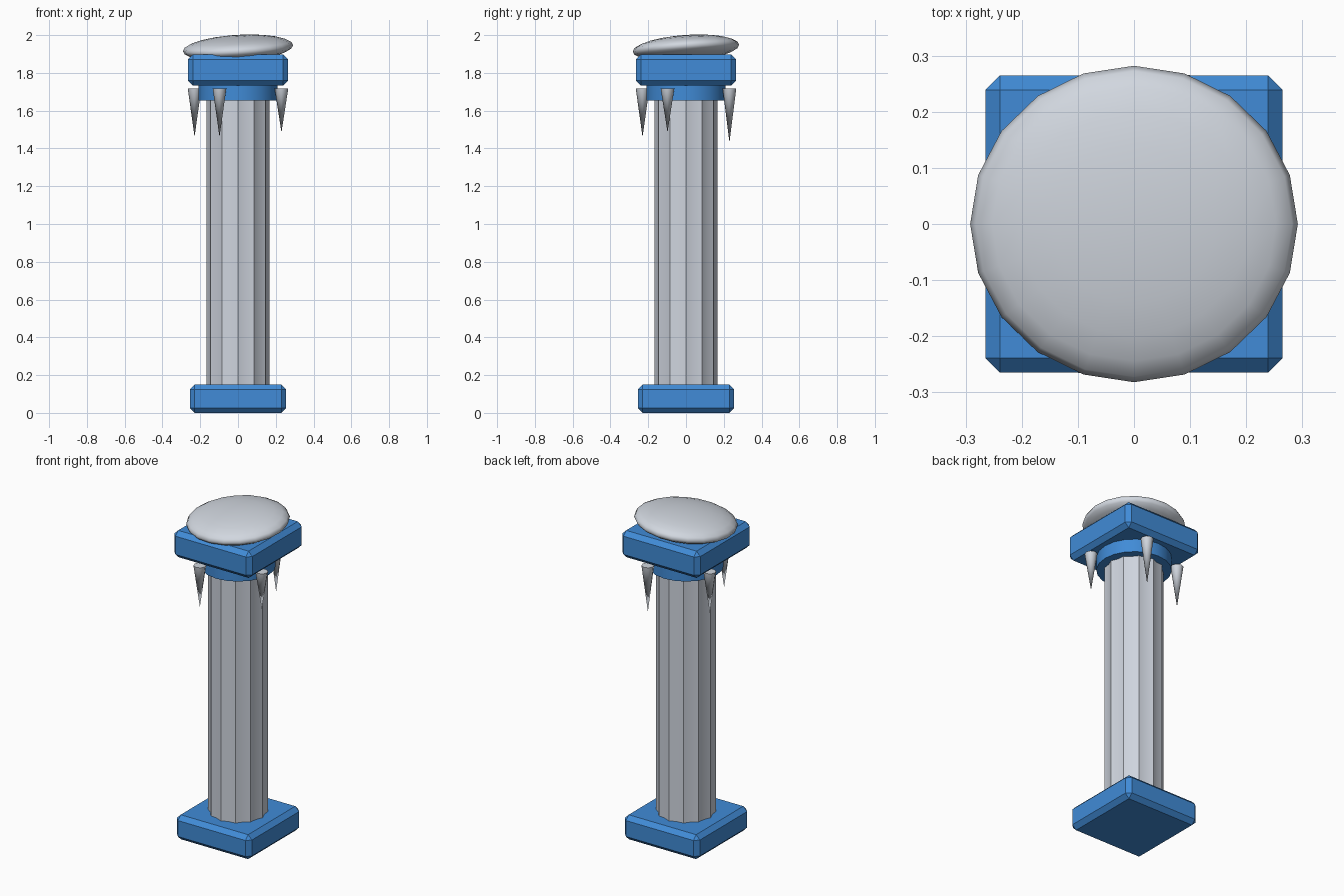
import bpy, bmesh, math

if "Cube" in bpy.data.objects:
    bpy.data.objects.remove(bpy.data.objects["Cube"])


def material(name, rgb):
    m = bpy.data.materials.new(name)
    m.diffuse_color = (*rgb, 1)
    m.use_nodes = True
    m.node_tree.nodes["Principled BSDF"].inputs["Base Color"].default_value = m.diffuse_color
    return m


BLUE = material("ice blue", (0.052, 0.26, 0.68))
STONE = material("pale stone", (0.62, 0.66, 0.73))
SNOW = material("snow", (0.64, 0.68, 0.74))


def finish(bm, name, mat, smooth=None):
    bmesh.ops.recalc_face_normals(bm, faces=bm.faces)
    me = bpy.data.meshes.new(name)
    bm.to_mesh(me)
    bm.free()
    me.materials.append(mat)
    ob = bpy.data.objects.new(name, me)
    bpy.context.collection.objects.link(ob)
    if smooth:
        bpy.ops.object.select_all(action='DESELECT')
        ob.select_set(True)
        bpy.context.view_layer.objects.active = ob
        bpy.ops.object.shade_smooth_by_angle(angle=math.radians(smooth))
    return ob


def slab(name, half, z0, z1):
    bm = bmesh.new()
    bmesh.ops.create_cube(bm, size=1)
    for v in bm.verts:
        v.co = (v.co.x * 2 * half, v.co.y * 2 * half, z0 + (v.co.z + 0.5) * (z1 - z0))
    bmesh.ops.bevel(bm, geom=list(bm.edges), offset=0.026, segments=1, affect='EDGES')
    return finish(bm, name, BLUE)


def cone(name, x, y, z0, z1, r0, r1, sides, mat, smooth):
    bm = bmesh.new()
    bmesh.ops.create_cone(bm, cap_ends=True, segments=sides, radius1=r0, radius2=r1, depth=z1 - z0)
    bmesh.ops.translate(bm, verts=bm.verts, vec=(x, y, (z0 + z1) / 2))
    return finish(bm, name, mat, smooth)


# Base, collar and capital slab
slab("base", 0.255, 0, 0.15)
slab("capital_slab", 0.265, 1.733, 1.897)
cone("collar", 0, 0, 1.653, 1.745, 0.21, 0.21, 20, BLUE, 30)

# Fluted shaft: twelve ridges with shallow grooves between
bm = bmesh.new()
ring = []
for i in range(24):
    a = math.radians(15 * i)
    r = 0.155 if i % 2 else 0.167
    ring.append(bm.verts.new((r * math.sin(a), r * math.cos(a), 0.14)))
face = bm.faces.new(ring)
ext = bmesh.ops.extrude_face_region(bm, geom=[face])
top = [g for g in ext['geom'] if isinstance(g, bmesh.types.BMVert)]
bmesh.ops.translate(bm, verts=top, vec=(0, 0, 1.53))
if not face.is_valid or len(bm.faces) < 26:
    bm.faces.new(ring)
finish(bm, "fluted_shaft", STONE, 30)

# Icicles, one hanging at each side
for i, tip in enumerate((1.46, 1.485, 1.432, 1.462)):
    a = math.radians(90 * i)
    x, y = -0.098, -0.23
    cone(f"icicle_{i + 1}", x * math.cos(a) - y * math.sin(a), x * math.sin(a) + y * math.cos(a),
         tip, 1.717, 0, 0.036, 8, SNOW, 50)

# Tilted snow cushion on top
bm = bmesh.new()
bmesh.ops.create_uvsphere(bm, u_segments=20, v_segments=12, radius=1)
for v in bm.verts:
    x, y = v.co.x * 0.292, v.co.y * 0.282
    v.co = (x, y, 1.931 + v.co.z * 0.068 + 0.055 * x + 0.065 * y)
finish(bm, "snow_cap", SNOW, 60)
